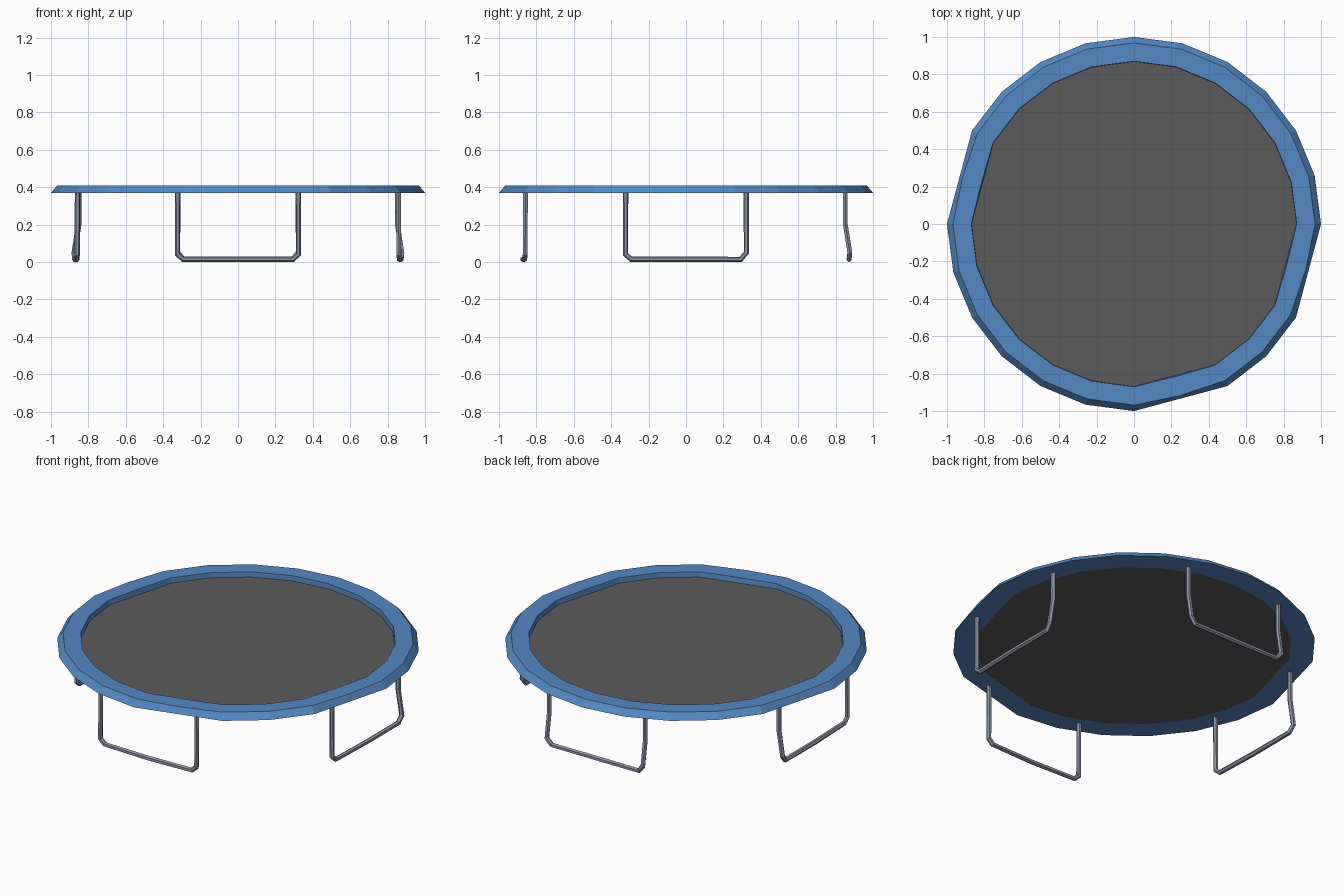
import bpy, bmesh
from math import sin, cos, radians
from mathutils import Vector

if "Cube" in bpy.data.objects:
    bpy.data.objects.remove(bpy.data.objects["Cube"])

def material(name, rgb):
    m = bpy.data.materials.new(name)
    m.diffuse_color = (*rgb, 1)
    m.use_nodes = True
    m.node_tree.nodes["Principled BSDF"].inputs["Base Color"].default_value = m.diffuse_color
    return m

BLUE = material("pad blue", (0.09, 0.25, 0.55))
DARK = material("mat dark grey", (0.105, 0.105, 0.105))
STEEL = material("leg steel", (0.27, 0.30, 0.36))

SIDES = 24
FLAT_SPOTS = (165, 285, 345)      # rim corners that are cut straight

def add(name, bm, mat):
    bmesh.ops.recalc_face_normals(bm, faces=bm.faces)
    me = bpy.data.meshes.new(name)
    bm.to_mesh(me)
    bm.free()
    me.materials.append(mat)
    ob = bpy.data.objects.new(name, me)
    bpy.context.collection.objects.link(ob)
    return ob

def ring(bm, r, z, r_flat):
    verts = []
    for i in range(SIDES):
        deg = i * 360 // SIDES
        rad = r_flat if deg in FLAT_SPOTS else r
        a = radians(deg)
        verts.append(bm.verts.new((rad * cos(a), rad * sin(a), z)))
    return verts

# Padded rim: swept closed profile (radius, height, radius at flat spots)
bm = bmesh.new()
profile = [(1.0, 0.37, 0.966), (0.968, 0.408, 0.95), (0.87, 0.408, 0.845), (0.868, 0.37, 0.838)]
rings = [ring(bm, r, z, f) for r, z, f in profile]
for k in range(4):
    a, b = rings[k], rings[(k + 1) % 4]
    for i in range(SIDES):
        j = (i + 1) % SIDES
        bm.faces.new((a[i], a[j], b[j], b[i]))
add("rim_pad", bm, BLUE)

# Jumping mat: thin disc inside the rim
bm = bmesh.new()
low = ring(bm, 0.869, 0.371, 0.839)
top = ring(bm, 0.869, 0.377, 0.839)
bm.faces.new(low)
bm.faces.new(top)
for i in range(SIDES):
    j = (i + 1) % SIDES
    bm.faces.new((low[i], low[j], top[j], top[i]))
add("jumping_mat", bm, DARK)

# Legs: U-shaped tubes, some posts kinked outward near the floor
def half_path(side, kinked):
    u = 0.323 * side
    if kinked:
        pts = [(u, 0.852, 0.375), (u, 0.852, 0.2), (u, 0.876, 0.05)]
    else:
        pts = [(u, 0.858, 0.375), (u, 0.86, 0.04)]
    return pts + [(0.293 * side, 0.872 if kinked else 0.862, 0.014)]

def leg(name, angle, kink_neg, kink_pos):
    a = radians(angle)
    out, tan = Vector((cos(a), sin(a), 0)), Vector((-sin(a), cos(a), 0))
    path = half_path(-1, kink_neg) + [(0, 0.872, 0.014)] + half_path(1, kink_pos)[::-1]
    cu = bpy.data.curves.new(name, 'CURVE')
    cu.dimensions = '3D'
    cu.bevel_depth = 0.0145
    cu.bevel_resolution = 1
    cu.use_fill_caps = True
    sp = cu.splines.new('POLY')
    sp.points.add(len(path) - 1)
    for p, (u, r, z) in zip(sp.points, path):
        p.co = (*(tan * u + out * r + Vector((0, 0, z))), 1)
    tmp = bpy.data.objects.new("path", cu)
    bpy.context.collection.objects.link(tmp)
    bpy.context.view_layer.update()
    me = bpy.data.meshes.new_from_object(tmp.evaluated_get(bpy.context.evaluated_depsgraph_get()))
    bpy.data.objects.remove(tmp)
    floor = min(v.co.z for v in me.vertices)
    for v in me.vertices:
        v.co.z -= floor
    bm = bmesh.new()
    bm.from_mesh(me)
    for f in bm.faces:
        f.smooth = False
    bpy.data.meshes.remove(me)
    add(name, bm, STEEL)

leg("right_leg", 0, False, True)
leg("back_leg", 90, True, True)
leg("left_leg", 180, True, False)
leg("front_leg", 270, False, False)
